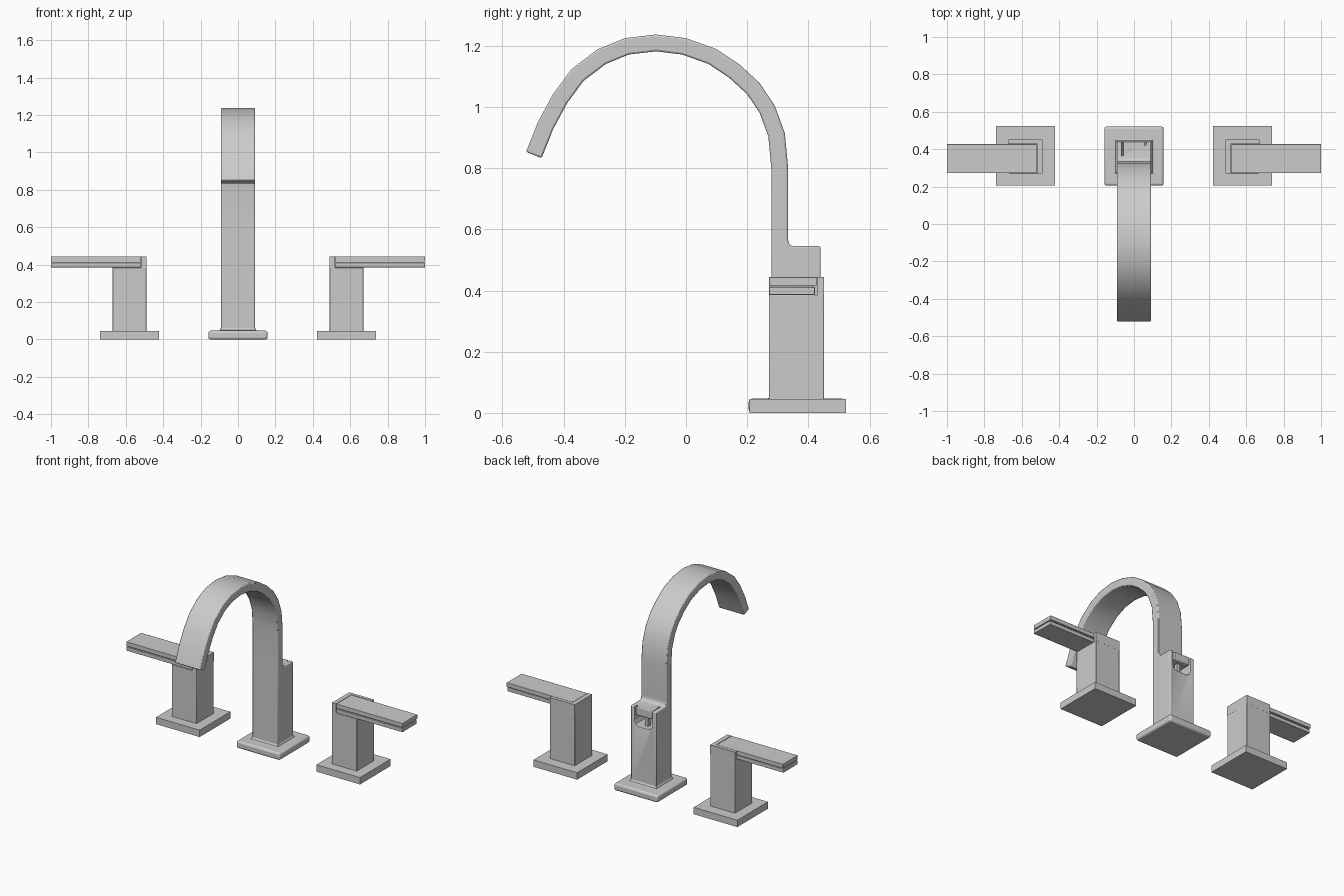
import bpy, bmesh
from math import cos, sin, pi
from mathutils import Vector

if "Cube" in bpy.data.objects:
    bpy.data.objects.remove(bpy.data.objects["Cube"])


def finish(name, bm, bevel=0.0, segments=2, smooth=True):
    bmesh.ops.recalc_face_normals(bm, faces=bm.faces[:])
    me = bpy.data.meshes.new(name)
    bm.to_mesh(me)
    bm.free()
    ob = bpy.data.objects.new(name, me)
    bpy.context.collection.objects.link(ob)
    if bevel:
        add_bevel(ob, bevel, segments)
    if smooth:
        bpy.context.view_layer.objects.active = ob
        bpy.ops.object.select_all(action='DESELECT')
        ob.select_set(True)
        bpy.ops.object.shade_smooth_by_angle(angle=0.6)
    return ob


def add_bevel(ob, width, segments):
    m = ob.modifiers.new("bevel", 'BEVEL')
    m.width, m.segments = width, segments
    m.limit_method, m.angle_limit = 'ANGLE', 0.8


def prism(name, points, offset, **kw):
    """Extrude a closed planar outline along an offset vector."""
    bm = bmesh.new()
    face = bm.faces.new([bm.verts.new(p) for p in points])
    new = bmesh.ops.extrude_face_region(bm, geom=[face])['geom']
    bmesh.ops.translate(bm, vec=Vector(offset),
                        verts=[g for g in new if isinstance(g, bmesh.types.BMVert)])
    return finish(name, bm, **kw)


def box(name, x, y, z, **kw):
    pts = [(x[0], y[0], z[0]), (x[1], y[0], z[0]), (x[1], y[1], z[0]), (x[0], y[1], z[0])]
    return prism(name, pts, (0, 0, z[1] - z[0]), **kw)


# Spout: side profile of the body plus the gooseneck, swept across x
THICK, HALF = 0.055, 0.092
outer = [Vector(p) for p in [
    (0.334, 0.58), (0.334, 0.80), (0.323, 0.915), (0.290, 1.005), (0.241, 1.078),
    (0.176, 1.138), (0.098, 1.190), (0.0, 1.225), (-0.098, 1.237), (-0.200, 1.225),
    (-0.290, 1.188), (-0.374, 1.124), (-0.435, 1.042), (-0.484, 0.951), (-0.523, 0.853)]]
inner = []
for i, p in enumerate(outer):
    t = (outer[min(i + 1, len(outer) - 1)] - outer[max(i - 1, 0)]).normalized()
    if i == 0:
        t = Vector((0, 1))
    inner.append(p + THICK * Vector((-t.y, t.x)))
fillet = [(0.354 - 0.02 * sin(a), 0.565 - 0.02 * cos(a)) for a in (0, pi / 6, pi / 3, pi / 2)]
side = [(0.279, 0.04), (0.44, 0.04), (0.44, 0.545)] + fillet
side += [tuple(p) for p in outer] + [tuple(p) for p in reversed(inner)]
spout = prism("spout", [(-HALF, y, z) for y, z in side], (2 * HALF, 0, 0))

# Pocket in the back of the body for the lift knob
pocket = [(-0.064, 0.7), (-0.064, 0.45), (-0.056, 0.43), (-0.038, 0.42),
          (0.038, 0.42), (0.056, 0.43), (0.064, 0.45), (0.064, 0.7)]
cutter = prism("pocket_cutter", [(x, 0.355, z) for x, z in pocket], (0, 0.2, 0), smooth=False)
cutter.hide_render = True
cutter.hide_set(True)
cut = spout.modifiers.new("pocket", 'BOOLEAN')
cut.operation, cut.object, cut.solver = 'DIFFERENCE', cutter, 'EXACT'
add_bevel(spout, 0.006, 2)

# Lift knob and its rod
box("lift_knob", (-0.057, 0.057), (0.36, 0.44), (0.49, 0.543), bevel=0.005)
box("lift_rod", (-0.012, 0.012), (0.385, 0.409), (0.41, 0.50))

# Spout base plate and flared collar
box("spout_base", (-0.158, 0.158), (0.205, 0.521), (0, 0.047), bevel=0.012, segments=3)
bm = bmesh.new()
rings = []
for grow, z in ((0.016, 0.045), (0.006, 0.05), (0.0, 0.062)):
    g = grow
    rings.append([bm.verts.new(p) for p in [
        (-HALF - g, 0.279 - g, z), (HALF + g, 0.279 - g, z),
        (HALF + g, 0.44 + g, z), (-HALF - g, 0.44 + g, z)]])
for a, b in zip(rings, rings[1:]):
    for i in range(4):
        j = (i + 1) % 4
        bm.faces.new((a[i], a[j], b[j], b[i]))
bm.faces.new(rings[0])
bm.faces.new(rings[-1])
finish("spout_collar", bm)

# Handles, one on each side
for s, label in ((-1, "left"), (1, "right")):
    def part(name, x, y, z, **kw):
        box(f"{label}_{name}", (s * x[0], s * x[1]), y, z, **kw)
    part("handle_base", (0.422, 0.738), (0.207, 0.523), (0, 0.045))
    part("handle_post", (0.49, 0.67), (0.271, 0.451), (0.04, 0.385), bevel=0.003)
    # raised corner of the post that wraps the lever
    corner = [(0.49, 0.271), (0.519, 0.271), (0.519, 0.43), (0.67, 0.43), (0.67, 0.451), (0.49, 0.451)]
    prism(f"{label}_post_corner", [(s * x, y, 0.383) for x, y in corner], (0, 0, 0.061))
    # lever: two slabs with a narrow seam between
    part("lever_lower", (0.521, 1.0), (0.272, 0.421), (0.386, 0.411), bevel=0.002)
    part("lever_seam", (0.521, 0.992), (0.28, 0.413), (0.409, 0.418))
    part("lever_upper", (0.521, 1.0), (0.272, 0.427), (0.416, 0.444), bevel=0.002)
